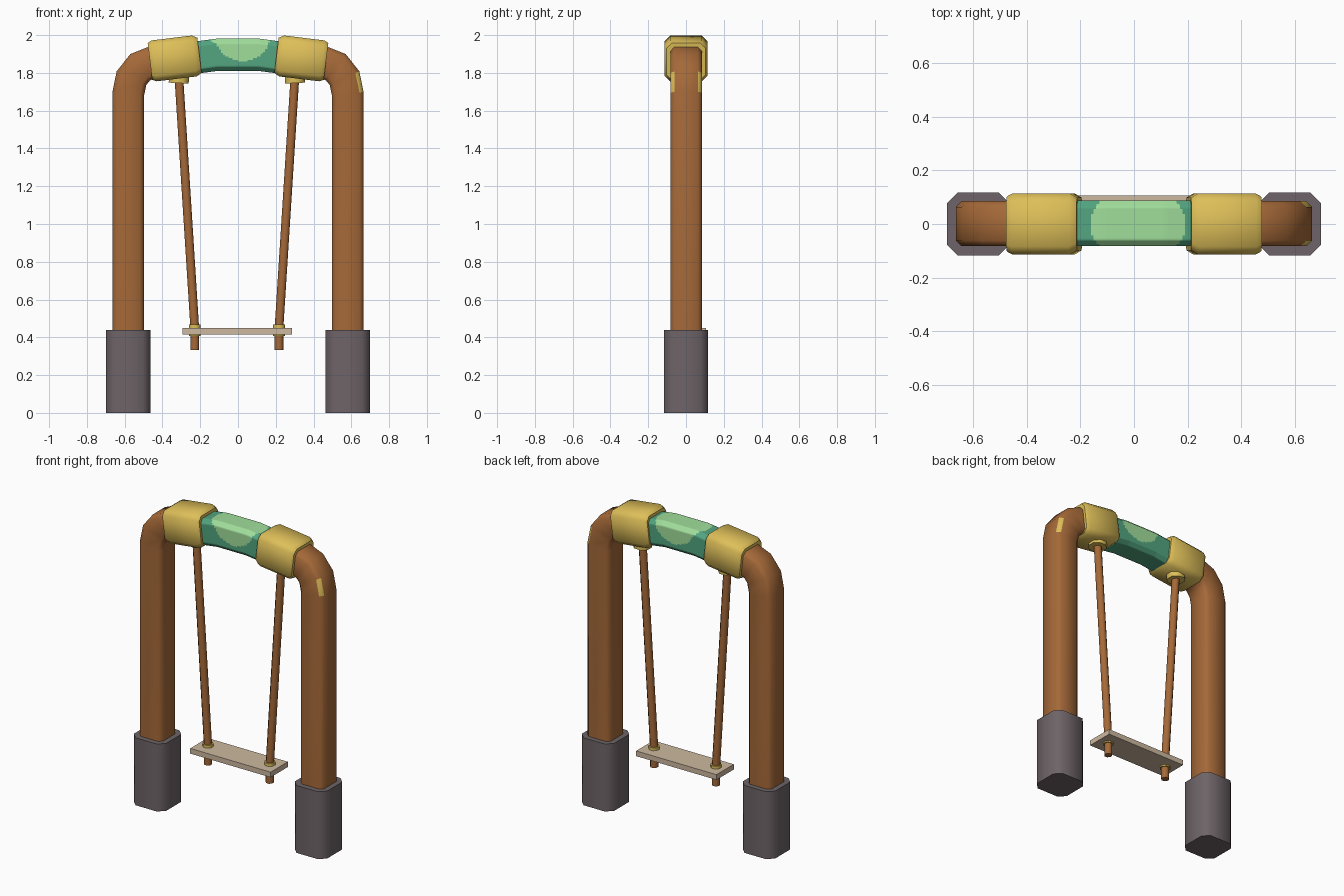
import bpy, bmesh, math
from mathutils import Vector

if "Cube" in bpy.data.objects:
    bpy.data.objects.remove(bpy.data.objects["Cube"])


def mat(name, col):
    m = bpy.data.materials.new(name)
    m.diffuse_color = (*col, 1)
    m.use_nodes = True
    m.node_tree.nodes["Principled BSDF"].inputs["Base Color"].default_value = m.diffuse_color
    return m


BROWN = mat("brown wood", (0.376, 0.141, 0.04))
YELLOW = mat("yellow band", (0.73, 0.52, 0.10))
GREY = mat("grey footing", (0.155, 0.127, 0.138))
GREEN = mat("green wrap", (0.084, 0.376, 0.215))
LIGHT = mat("light green patch", (0.352, 0.73, 0.328))
TAN = mat("pale seat", (0.61, 0.485, 0.352))


def octagon(w, h, c, div=1):
    """Rectangle with chamfered corners, each side split into div parts."""
    pts = [(w, h - c), (w - c, h), (c - w, h), (-w, h - c),
           (-w, c - h), (c - w, -h), (w - c, -h), (w, c - h)]
    out = []
    for i, p in enumerate(pts):
        q = pts[(i + 1) % 8]
        for k in range(div):
            out.append((p[0] + (q[0] - p[0]) * k / div, p[1] + (q[1] - p[1]) * k / div))
    return out


def loft(name, path, section, mats, scales=None, y=0.0, rule=None, angle=50):
    """Sweep a section along a path in the xz plane with mitred bends."""
    P = [Vector(p) for p in path]
    bm = bmesh.new()
    rings = []
    for i, p in enumerate(P):
        a = (p - P[i - 1]).normalized() if i else (P[1] - p).normalized()
        b = (P[i + 1] - p).normalized() if i < len(P) - 1 else a
        t = (a + b).normalized()
        n = Vector((-t.y, t.x)) / max(t.dot(a), 0.5)
        s = scales[i] if scales else 1
        rings.append([bm.verts.new((p.x + n.x * v * s, y + u * s, p.y + n.y * v * s))
                      for u, v in section])
    k = len(section)
    for r0, r1 in zip(rings, rings[1:]):
        for j in range(k):
            bm.faces.new((r0[j], r0[(j + 1) % k], r1[(j + 1) % k], r1[j]))
    bm.faces.new(rings[0])
    bm.faces.new(rings[-1])
    bmesh.ops.recalc_face_normals(bm, faces=bm.faces)
    if rule:
        bm.normal_update()
        for f in bm.faces:
            f.material_index = int(rule(f.calc_center_median(), f.normal))
    return finish(name, bm, mats, angle)


def finish(name, bm, mats, angle=50):
    me = bpy.data.meshes.new(name)
    bm.to_mesh(me)
    bm.free()
    ob = bpy.data.objects.new(name, me)
    bpy.context.collection.objects.link(ob)
    for m in mats:
        me.materials.append(m)
    bpy.ops.object.select_all(action='DESELECT')
    ob.select_set(True)
    bpy.context.view_layer.objects.active = ob
    bpy.ops.object.shade_smooth_by_angle(angle=math.radians(angle))
    return ob


def streak(c, n):
    # worn corner strip on the outside of the right bend
    return n.x > 0.4 and abs(n.y) > 0.4 and 1.71 < c.z < 1.82


def patch(c, n):
    # rounded light patch over the top, dipping down both sides
    if n.z > 0.5:
        return abs(c.x - 0.015) < 0.18 - 0.035 * (c.y / 0.08) ** 2
    return n.z > -0.3 and ((c.x - 0.025) / 0.137) ** 2 + ((1.975 - c.z) / 0.112) ** 2 < 1


TUBE = octagon(0.084, 0.084, 0.022)
for s, side in ((-1, "left"), (1, "right")):
    # post with bent top
    path = [(0.581, 0.3), (0.581, 1.69), (0.564, 1.772), (0.518, 1.83), (0.45, 1.857), (0.2, 1.883)]
    loft(side + "_post", [(s * x, z) for x, z in path], TUBE, [BROWN, YELLOW],
         y=0.001, rule=streak if s > 0 else None)
    # footing
    loft(side + "_footing", [(s * 0.581, 0), (s * 0.581, 0.44)],
         octagon(0.117, 0.117, 0.04), [GREY])
    # band around the crossbar
    t = math.radians(7)
    band = [(s * (0.335 + d * math.cos(t)), 1.877 - d * math.sin(t))
            for d in (-0.132, -0.105, 0.11, 0.132)]
    loft(side + "_band", band, octagon(0.114, 0.109, 0.03), [YELLOW],
         scales=(0.86, 1, 1, 0.9))
    # hanging rope, its upper collar and lower washer
    o, ry = -0.006, 0.018
    loft(side + "_rope", [(o + s * 0.308, 1.79), (o + s * 0.223, 0.45), (o + s * 0.223, 0.333)],
         octagon(0.023, 0.023, 0.0135), [BROWN], y=ry)
    loft(side + "_collar", [(o + s * 0.308, 1.746), (o + s * 0.306, 1.79)],
         octagon(0.053, 0.053, 0.03), [YELLOW], y=ry)
    loft(side + "_washer", [(o + s * 0.223, 0.408), (o + s * 0.223, 0.468)],
         octagon(0.031, 0.031, 0.018), [YELLOW], y=ry)

# green crossbar, finely split so the patch outline is round
knots = [(-0.23, 1.880), (-0.11, 1.896), (0.11, 1.896), (0.23, 1.880)]
bar = []
for (x0, z0), (x1, z1) in zip(knots, knots[1:]):
    n = round((x1 - x0) / 0.01)
    bar += [(x0 + (x1 - x0) * i / n, z0 + (z1 - z0) * i / n) for i in range(n)]
bar.append(knots[-1])
loft("green_crossbar", bar, octagon(0.085, 0.085, 0.022, 14), [GREEN, LIGHT],
     y=0.002, rule=patch)

# seat board
bm = bmesh.new()
bmesh.ops.create_cube(bm, size=1)
for v in bm.verts:
    v.co = (v.co.x * 0.58 - 0.005, v.co.y * 0.178 + 0.018, v.co.z * 0.034 + 0.433)
finish("seat", bm, [TAN], 30)
